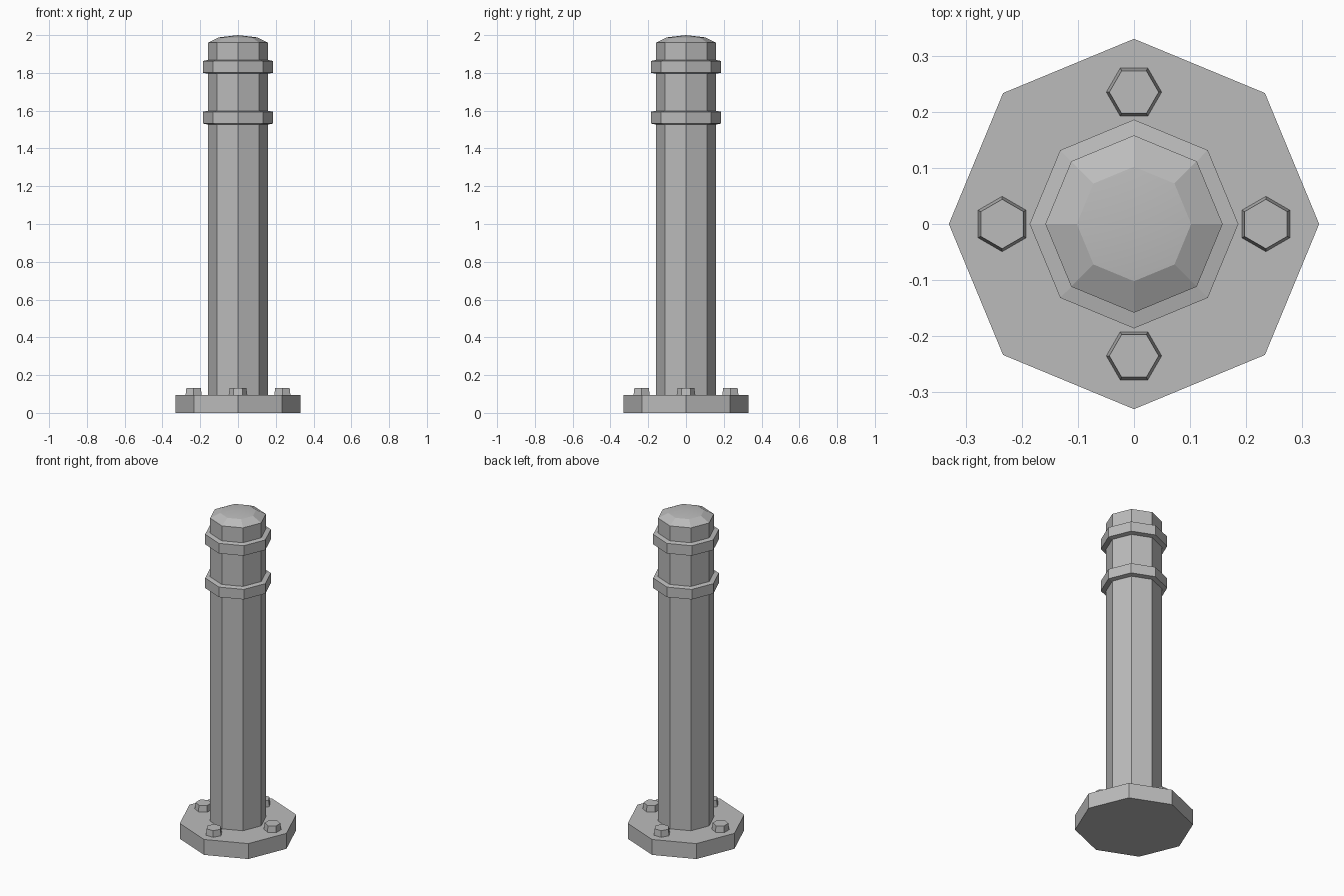
import bpy
import bmesh
from math import cos, sin, pi

cube = bpy.data.objects.get("Cube")
if cube:
    bpy.data.objects.remove(cube, do_unlink=True)

grey = bpy.data.materials.new("grey_metal")
grey.use_nodes = True
colour = (0.5, 0.5, 0.5, 1)
grey.diffuse_color = colour
grey.node_tree.nodes["Principled BSDF"].inputs["Base Color"].default_value = colour


def turned(name, profile, sides=8, centre=(0, 0), turn=0.0, peak=None):
    """Closed solid from (radius, height) rings, with an optional domed peak."""
    bm = bmesh.new()
    rings = []
    for r, z in profile:
        angles = [turn + 2 * pi * i / sides for i in range(sides)]
        rings.append([bm.verts.new((r * cos(a), r * sin(a), z)) for a in angles])
    for low, high in zip(rings, rings[1:]):
        for i in range(sides):
            j = (i + 1) % sides
            bm.faces.new((low[i], low[j], high[j], high[i]))
    bm.faces.new(rings[0][::-1])
    if peak is None:
        bm.faces.new(rings[-1])
    else:
        tip = bm.verts.new((0, 0, peak))
        for i in range(sides):
            face = bm.faces.new((rings[-1][i], rings[-1][(i + 1) % sides], tip))
            face.smooth = True
    mesh = bpy.data.meshes.new(name)
    bm.to_mesh(mesh)
    bm.free()
    mesh.materials.append(grey)
    obj = bpy.data.objects.new(name, mesh)
    obj.location = (*centre, 0)
    bpy.context.collection.objects.link(obj)
    return obj


# Foot plate
turned("base_plate", [(0.33, 0), (0.33, 0.095)])

# Post with domed cap
turned("post", [(0.158, 0.09), (0.158, 1.96), (0.102, 1.988)], peak=2.0)

# Raised bands with slightly sloping top and bottom
for name, z in (("lower_band", 1.563), ("upper_band", 1.832)):
    turned(name, [(0.155, z - 0.037), (0.186, z - 0.031),
                  (0.186, z + 0.031), (0.155, z + 0.037)])

# Four hexagonal bolts around the post
for i, side in enumerate(("left", "back", "right", "front")):
    a = i * pi / 2
    turned(side + "_bolt", [(0.05, 0.09), (0.044, 0.133)], sides=6,
           centre=(0.235 * cos(a), 0.235 * sin(a)), turn=a + pi / 2)
